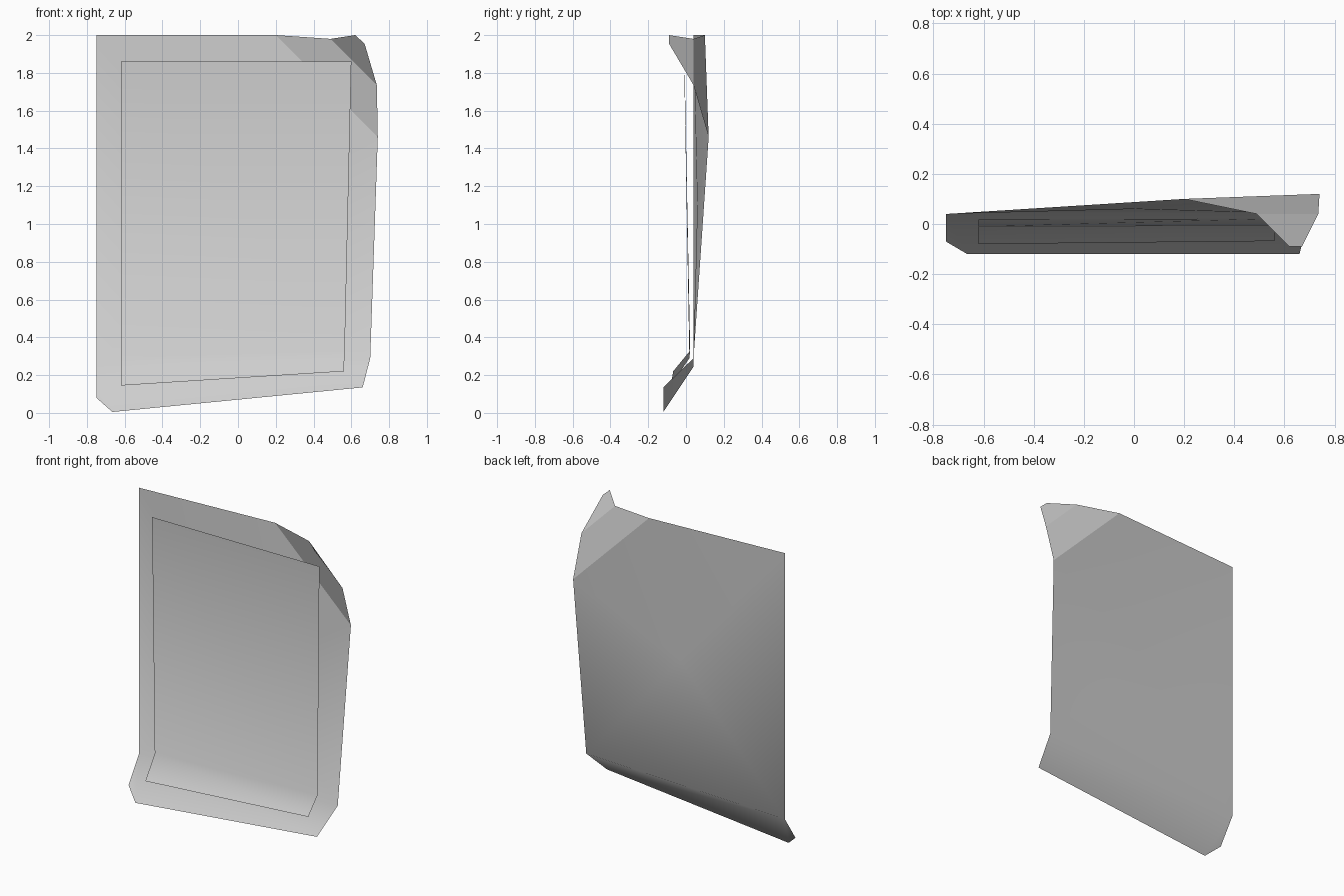
import bpy
import bmesh

old = bpy.data.objects.get("Cube")
if old:
    bpy.data.objects.remove(old, do_unlink=True)

paper = bpy.data.materials.new("pale_grey_paper")
paper.use_nodes = True
paper.diffuse_color = (0.62, 0.62, 0.62, 1)
paper.node_tree.nodes["Principled BSDF"].inputs["Base Color"].default_value = paper.diffuse_color


def build_sheet(name, points, smooth_faces, flat_faces=()):
    """Make a thin sheet from named points, with smooth bends and crisp folds."""
    bm = bmesh.new()
    verts = {key: bm.verts.new(co) for key, co in points.items()}
    for faces, smooth in ((smooth_faces, True), (flat_faces, False)):
        for keys in faces:
            face = bm.faces.new([verts[k] for k in keys.split()])
            face.smooth = smooth
            face.normal_update()
            if face.normal.y > 0:  # front faces -y
                face.normal_flip()
    mesh = bpy.data.meshes.new(name)
    bm.to_mesh(mesh)
    bm.free()
    mesh.materials.append(paper)
    obj = bpy.data.objects.new(name, mesh)
    bpy.context.collection.objects.link(obj)
    return obj


# Page with a curled lower edge and a dog-eared upper corner
build_sheet(
    "page",
    {
        "top": (-0.75, 0.04, 2.0),
        "fold_a": (0.20, 0.10, 2.0),
        "fold_b": (0.74, 0.12, 1.46),
        "bend_r": (0.70, 0.04, 0.29),
        "bend_l": (-0.75, 0.04, 0.245),
        "middle": (0, 0.06, 1.1),
        "ear_a": (0.49, 0.04, 1.98),
        "ear_b": (0.735, 0.04, 1.735),
        "tip_a": (0.62, -0.09, 2.0),
        "tip_b": (0.67, -0.09, 1.955),
        "low_r": (0.66, -0.12, 0.135),
        "low_l": (-0.665, -0.12, 0.005),
        "clip_l": (-0.75, -0.07, 0.08),
    },
    ["top fold_a middle", "fold_a fold_b middle", "fold_b bend_r middle",
     "bend_r bend_l middle", "bend_l top middle",
     "bend_r low_r low_l clip_l bend_l"],
    ["fold_a ear_a ear_b fold_b", "ear_a tip_a tip_b ear_b"],
)

# Printed area floating just in front of the page
build_sheet(
    "page_panel",
    {
        "top_l": (-0.62, -0.01, 1.86),
        "top_r": (0.60, -0.008, 1.86),
        "bend_r": (0.565, 0.022, 0.33),
        "bend_l": (-0.62, 0.018, 0.29),
        "low_r": (0.56, -0.068, 0.22),
        "low_l": (-0.62, -0.08, 0.145),
    },
    ["top_l top_r bend_r bend_l", "bend_l bend_r low_r low_l"],
)
